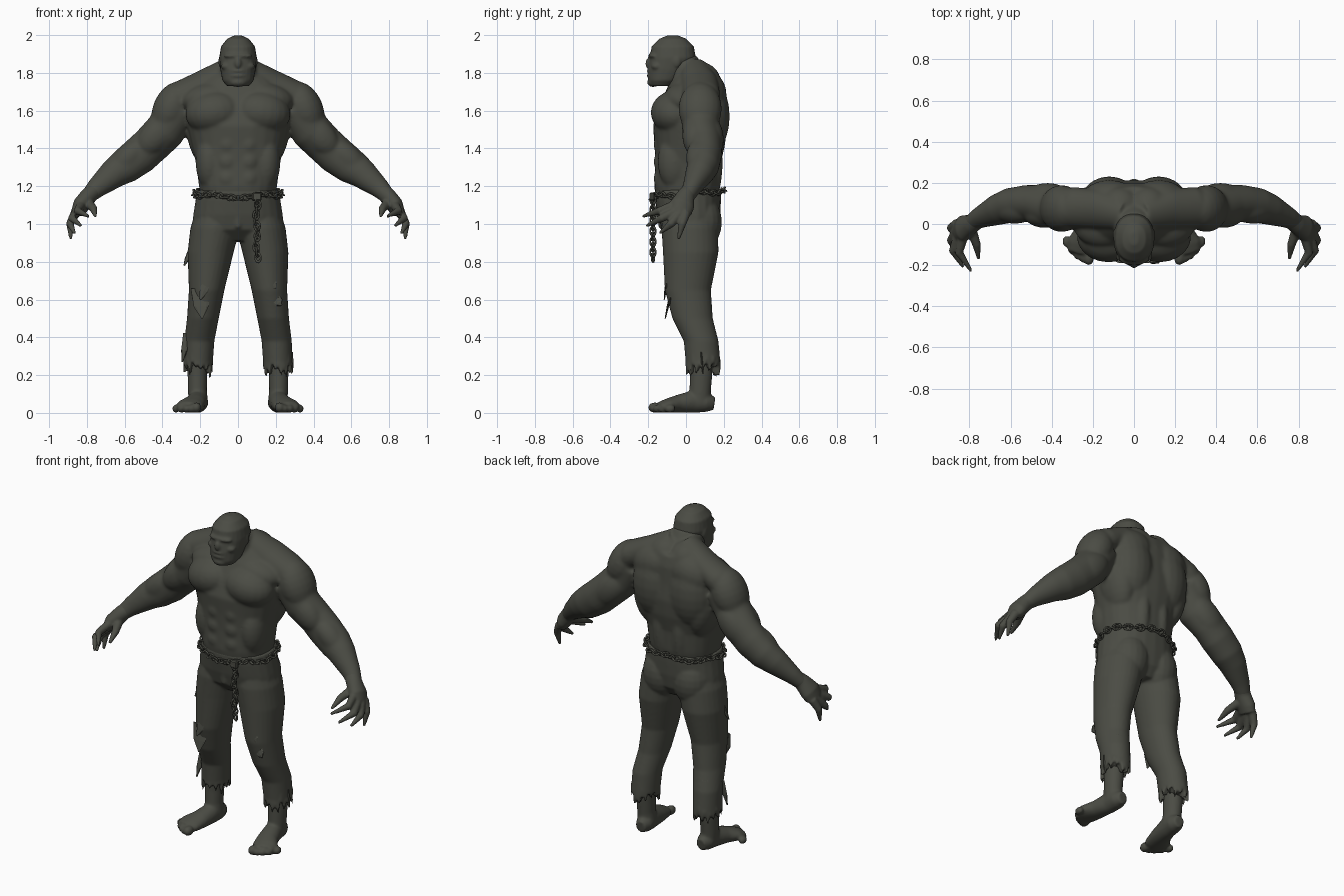
import bpy, bmesh, math, random
from mathutils import Vector, Matrix

random.seed(4)
if "Cube" in bpy.data.objects:
    bpy.data.objects.remove(bpy.data.objects["Cube"])

OLIVE = (0.07, 0.072, 0.058, 1)
mat = bpy.data.materials.new("dark_olive_grey")
mat.use_nodes = True
mat.diffuse_color = OLIVE
mat.node_tree.nodes["Principled BSDF"].inputs["Base Color"].default_value = OLIVE


def tube(bm, points, flat=False, power=1.0, sides=24, fray=0.0):
    """Loft elliptical rings (x, y, z, width, depth); fray roughens the last ring."""
    centres = [Vector(p[:3]) for p in points]
    rings = []
    for i, p in enumerate(points):
        ahead = centres[min(i + 1, len(points) - 1)]
        behind = centres[max(i - 1, 0)]
        t = Vector((0, 0, 1)) if flat else (ahead - behind).normalized()
        u = Vector((1, 0, 0))
        u = (u - t * u.dot(t)).normalized()
        v = t.cross(u)
        ring = []
        for k in range(sides):
            a = math.tau * k / sides
            c, s = math.cos(a), math.sin(a)
            c = math.copysign(abs(c) ** power, c)
            s = math.copysign(abs(s) ** power, s)
            co = centres[i] + u * c * p[3] + v * s * p[4]
            if fray and i == len(points) - 1:
                co.z += fray * (k % 2 - random.random())
            ring.append(bm.verts.new(co))
        rings.append(ring)
    for low, high in zip(rings, rings[1:]):
        for k in range(sides):
            n = (k + 1) % sides
            bm.faces.new((low[k], low[n], high[n], high[k]))
    for ring, centre in ((rings[0], centres[0]), (rings[-1], centres[-1])):
        tip = bm.verts.new(centre)
        for k in range(sides):
            bm.faces.new((ring[k], ring[(k + 1) % sides], tip))


def ball(bm, centre, radii, tilt=0.0):
    """Ellipsoid muscle, tilted about the y axis."""
    m = Matrix.Translation(centre) @ Matrix.Rotation(tilt, 4, "Y") @ Matrix.Diagonal((*radii, 1))
    bmesh.ops.create_uvsphere(bm, u_segments=20, v_segments=12, radius=1, matrix=m)


def flip(points, s):
    return [(p[0] * s, *p[1:]) for p in points]


def finish(bm, name, voxel=None, smooth=2):
    bmesh.ops.recalc_face_normals(bm, faces=bm.faces)
    mesh = bpy.data.meshes.new(name)
    bm.to_mesh(mesh)
    bm.free()
    mesh.materials.append(mat)
    obj = bpy.data.objects.new(name, mesh)
    bpy.context.collection.objects.link(obj)
    if voxel:
        fuse = obj.modifiers.new("fuse", "REMESH")
        fuse.mode = "VOXEL"
        fuse.voxel_size = voxel
        fuse.use_smooth_shade = True
        relax = obj.modifiers.new("relax", "SMOOTH")
        relax.factor = 0.5
        relax.iterations = smooth


# Torso and neck
body = bmesh.new()
tube(body, [(0, 0, 1.08, .19, .15), (0, .005, 1.2, .207, .174), (0, .01, 1.32, .222, .174),
            (0, .02, 1.42, .247, .187), (0, .02, 1.52, .27, .195), (0, .03, 1.62, .28, .175),
            (0, .05, 1.72, .24, .15), (0, .06, 1.79, .16, .12)], flat=True, power=.87)
tube(body, [(0, .04, 1.66, .14, .13), (0, .01, 1.77, .11, .11), (0, -.03, 1.86, .09, .09)])

ARM = [(.3, .07, 1.62, .1, .1), (.39, .08, 1.49, .108, .1), (.46, .1, 1.42, .103, .092),
       (.52, .1, 1.365, .103, .09), (.6, .09, 1.305, .095, .085), (.66, .07, 1.265, .08, .075),
       (.75, .03, 1.19, .055, .05), (.8, 0, 1.14, .04, .04)]
PALM = [(.75, .03, 1.19, .045, .04), (.79, 0, 1.15, .045, .048), (.83, -.02, 1.1, .045, .065),
        (.85, -.03, 1.06, .035, .058)]
FINGERS = [[(.79, -.03, 1.11), (.765, -.1, 1.08), (.755, -.17, 1.04)],
           [(.83, -.06, 1.1), (.85, -.14, 1.07), (.79, -.23, 1.04)],
           [(.85, -.05, 1.07), (.88, -.13, 1.03), (.83, -.21, .99)],
           [(.86, -.03, 1.06), (.89, -.08, 1.0), (.865, -.14, .95)],
           [(.86, 0, 1.06), (.89, -.02, 1.0), (.885, -.04, .92)]]
FOOT = [(.205, .15, .05, .03, .035), (.207, .11, .055, .05, .05), (.213, .04, .06, .052, .06),
        (.23, -.04, .048, .06, .048), (.255, -.1, .038, .073, .037), (.265, -.14, .03, .06, .028)]
SHIN = [(.205, .085, .45, .06, .07), (.215, .08, .2, .052, .059), (.215, .075, .12, .05, .057),
        (.21, .07, .05, .052, .06)]

hands = bmesh.new()
feet = bmesh.new()
for s in (1, -1):
    # Chest, abdominals, flanks, back and shoulder muscles
    ball(body, (s * .125, -.06, 1.59), (.155, .127, .115), s * .15)
    ball(body, (s * .15, .0, 1.67), (.15, .115, .08), s * .2)
    for z in (1.24, 1.33, 1.42):
        ball(body, (s * .055, -.135, z), (.052, .036, .055))
    ball(body, (s * .15, -.06, 1.33), (.075, .09, .15))
    ball(body, (s * .185, .07, 1.47), (.085, .12, .18), s * .2)
    ball(body, (s * .12, .1, 1.57), (.145, .132, .22))
    ball(body, (s * .12, .1, 1.69), (.15, .115, .12), s * .3)
    ball(body, (s * .07, .08, 1.75), (.11, .105, .105), s * .4)
    ball(body, (s * .065, .1, 1.32), (.062, .095, .25))
    tube(body, flip([(.04, .04, 1.82, .065, .075), (.17, .07, 1.74, .08, .1),
                     (.29, .08, 1.685, .08, .1), (.36, .08, 1.62, .08, .09)], s))
    ball(body, (s * .352, .075, 1.61), (.098, .115, .15), s * -.4)
    # Arm with biceps, triceps and forearm bulges
    tube(body, flip(ARM, s))
    ball(body, (s * .43, .045, 1.47), (.08, .065, .13), s * -.75)
    ball(body, (s * .42, .13, 1.45), (.085, .07, .14), s * -.75)
    ball(body, (s * .58, .07, 1.35), (.07, .07, .13), s * -.8)
    # Hand with clawed fingers
    tube(hands, flip(PALM, s))
    for joints in FINGERS:
        widths = (.026, .021, .008)
        tube(hands, flip([(*j, w, w) for j, w in zip(joints, widths)], s), sides=12)
    # Lower leg, bare foot and toes
    tube(feet, flip(SHIN, s))
    tube(feet, flip(FOOT, s))
    for i in range(5):
        r = .028 if i == 0 else .022
        ball(feet, (s * (.22 + .027 * i), -.165 + .005 * i * i, r), (r * .9, r * 1.3, r))
finish(body, "muscular_body", voxel=.008, smooth=14)
finish(hands, "hands", voxel=.007)
finish(feet, "lower_legs_and_feet", voxel=.008, smooth=4)

# Skull and face: brow, nose, mouth, chin, cheekbones and ears
head = bmesh.new()
tube(head, [(0, -.13, 1.73, .06, .06), (0, -.115, 1.76, .083, .085), (0, -.09, 1.82, .094, .112),
            (0, -.07, 1.88, .1, .122), (0, -.07, 1.94, .09, .112), (0, -.07, 1.98, .058, .072),
            (0, -.07, 1.998, .02, .03)], flat=True, power=.9)
ball(head, (0, -.17, 1.89), (.075, .03, .018))
ball(head, (0, -.195, 1.85), (.02, .02, .03))
for z in (1.785, 1.81):
    ball(head, (0, -.175, z), (.05, .033, .014))
ball(head, (0, -.175, 1.75), (.045, .03, .025))
for s in (1, -1):
    ball(head, (s * .055, -.155, 1.835), (.035, .03, .022))
    ball(head, (s * .094, -.05, 1.86), (.01, .022, .03))
finish(head, "head", voxel=.007, smooth=3)

# Torn trousers: hips, seat and frayed legs
LEG = [(.11, .015, 1.1, .1, .13), (.122, .02, .98, .13, .15), (.145, .025, .85, .122, .147),
       (.166, .01, .65, .094, .122), (.186, .035, .5, .084, .107), (.205, .08, .38, .08, .092),
       (.21, .09, .27, .077, .092), (.212, .09, .24, .08, .094)]
trousers = bmesh.new()
tube(trousers, [(0, .01, 1.18, .217, .175), (0, .01, 1.13, .224, .175), (0, .015, 1.05, .237, .167),
                (0, .02, .97, .245, .15), (0, .03, .91, .15, .1)], flat=True, power=.9)
for s in (1, -1):
    ball(trousers, (s * .1, .08, 1.01), (.115, .11, .15))
    tube(trousers, flip(LEG, s), flat=True, sides=28, fray=.07)
tube(trousers, [(0, -.14, 1.14, .02, .02), (0, -.125, .98, .02, .02)])
finish(trousers, "torn_trousers", voxel=.008, smooth=4)

# Loose rags around the tears: start, hanging tip and half width
RAGS = [((-.2, -.075, .66), (-.19, -.11, .5), .05), ((-.25, 0, .86), (-.285, -.01, .78), .015),
        ((-.15, -.1, .72), (-.2, -.115, .6), .03), ((-.27, .04, .42), (-.295, .02, .27), .02),
        ((.17, -.1, .7), (.2, -.105, .66), .03), ((.2, -.085, .6), (.23, -.09, .57), .03),
        ((.27, .08, .32), (.285, .09, .21), .02)]
rags = bmesh.new()
for start, tip, w in RAGS:
    middle = Vector(start).lerp(Vector(tip), .6)
    tube(rags, [(*start, w, .006), (*middle, w * .8, .006), (*tip, .004, .003)], sides=8)
finish(rags, "loose_rags")

# Chain: one link mesh reused along the belt and the hanging end
bpy.ops.mesh.primitive_torus_add(major_segments=14, minor_segments=6,
                                 major_radius=.016, minor_radius=.0055)
pattern = bpy.context.object
link_mesh = pattern.data
link_mesh.transform(Matrix.Diagonal((1.4, 1, 1, 1)))
link_mesh.materials.append(mat)
for face in link_mesh.polygons:
    face.use_smooth = True
bpy.data.objects.remove(pattern)


def link(name, position, along, turn):
    obj = bpy.data.objects.new(name, link_mesh)
    spin = Matrix.Rotation(turn, 4, "X")
    aim = along.to_track_quat("X", "Z").to_matrix().to_4x4()
    obj.matrix_world = Matrix.Translation(position) @ aim @ spin
    bpy.context.collection.objects.link(obj)


COUNT = 40
for i in range(COUNT):
    a = math.tau * i / COUNT
    height = 1.16 + .015 * math.sin(a) + .008 * math.sin(5 * a)
    link("belt_chain_link", (.23 * math.cos(a), .01 + .19 * math.sin(a), height),
         Vector((-.23 * math.sin(a), .19 * math.cos(a), 0)), .5 + (i % 2) * math.pi / 2)
for i in range(12):
    sway = .006 * math.sin(i * 1.3)
    link("hanging_chain_link", (.1 + sway, -.175, 1.13 - .028 * i),
         Vector((sway, 0, -.1)), .4 + (i % 2) * math.pi / 2)

# Clasp joining the hanging chain to the belt
clasp = bmesh.new()
bmesh.ops.create_cube(clasp, size=1, matrix=Matrix.Translation((.1, -.18, 1.145))
                      @ Matrix.Diagonal((.05, .025, .045, 1)))
bmesh.ops.bevel(clasp, geom=clasp.edges[:], offset=.006, segments=1, affect="EDGES")
finish(clasp, "chain_clasp")
